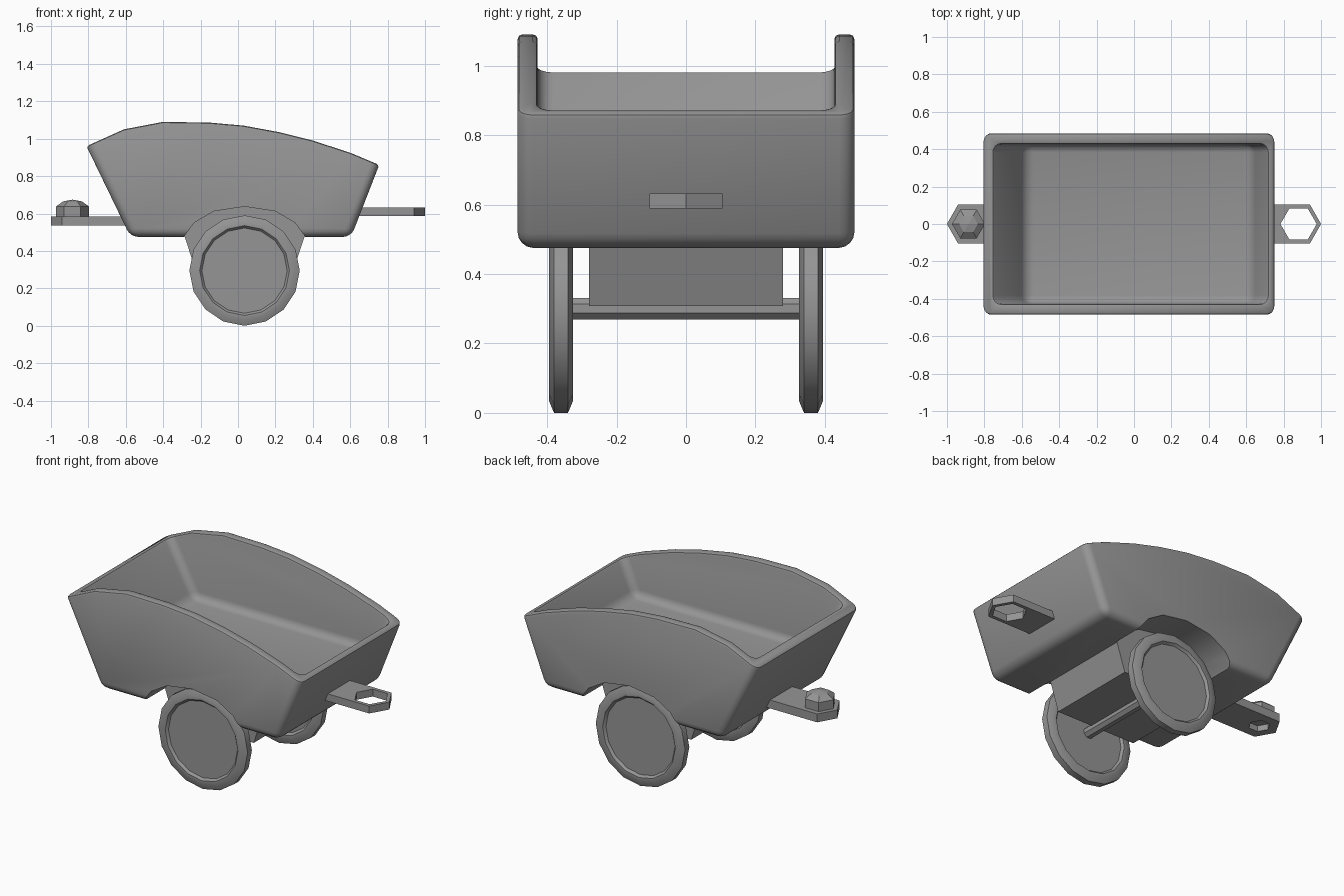
import bpy, bmesh, math

old = bpy.data.objects.get("Cube")
if old:
    bpy.data.objects.remove(old, do_unlink=True)

grey = bpy.data.materials.new("plain_grey")
grey.use_nodes = True
TONE = (0.3, 0.3, 0.3, 1)
grey.diffuse_color = TONE
grey.node_tree.nodes["Principled BSDF"].inputs["Base Color"].default_value = TONE


def finish(name, bm):
    bmesh.ops.recalc_face_normals(bm, faces=bm.faces[:])
    mesh = bpy.data.meshes.new(name)
    bm.to_mesh(mesh)
    bm.free()
    mesh.materials.append(grey)
    ob = bpy.data.objects.new(name, mesh)
    bpy.context.collection.objects.link(ob)
    return ob


def prism(name, points, start, end, axis="Y", radius=0, pick=None):
    """Extrude a 2D outline along y (points are x,z) or z (points are x,y)."""
    bm = bmesh.new()
    place = (lambda a, b, d: (a, d, b)) if axis == "Y" else (lambda a, b, d: (a, b, d))
    low, high = [[bm.verts.new(place(a, b, d)) for a, b in points] for d in (start, end)]
    bm.faces.new(low)
    bm.faces.new(high)
    for i in range(len(points)):
        j = (i + 1) % len(points)
        bm.faces.new((low[i], low[j], high[j], high[i]))
    bmesh.ops.recalc_face_normals(bm, faces=bm.faces[:])
    if radius:
        edges = [e for e in bm.edges if e.calc_face_angle(0) > 0.5 and pick(e)]
        bmesh.ops.bevel(bm, geom=edges, offset=radius, segments=4, profile=0.5,
                        affect="EDGES", clamp_overlap=True)
    return finish(name, bm)


def lathe(name, profile, center, sides, axis="Y", turn=0):
    """Spin (radius, offset) pairs around the y or z axis."""
    bm = bmesh.new()
    rings = []
    for r, d in profile:
        ring = []
        for i in range(sides if r else 1):
            t = 2 * math.pi * i / sides + turn
            u, v = r * math.cos(t), r * math.sin(t)
            p = (u, d, v) if axis == "Y" else (u, v, d)
            ring.append(bm.verts.new([a + b for a, b in zip(center, p)]))
        rings.append(ring)
    for a, b in zip(rings, rings[1:]):
        for i in range(sides):
            j = (i + 1) % sides
            quad = [a[i % len(a)], a[j % len(a)], b[j % len(b)], b[i % len(b)]]
            bm.faces.new(list(dict.fromkeys(quad)))
    return finish(name, bm)


def apply(ob, mod):
    bpy.context.view_layer.objects.active = ob
    bpy.ops.object.modifier_apply(modifier=mod.name)


def cut(ob, cutter):
    mod = ob.modifiers.new("cut", "BOOLEAN")
    mod.operation, mod.solver, mod.object = "DIFFERENCE", "EXACT", cutter
    apply(ob, mod)
    bpy.data.objects.remove(cutter, do_unlink=True)


def soften(ob, width, segments=2):
    mod = ob.modifiers.new("soft_edges", "BEVEL")
    mod.width, mod.segments = width, segments
    mod.limit_method, mod.angle_limit = "ANGLE", math.radians(40)
    apply(ob, mod)


def smooth(ob, angle=35):
    bpy.ops.object.select_all(action="DESELECT")
    ob.select_set(True)
    bpy.context.view_layer.objects.active = ob
    bpy.ops.object.shade_smooth_by_angle(angle=math.radians(angle))


# Tub: arched side outline, rounded along the bottom and end corners
outline = [(-0.81, 0.96), (-0.61, 1.05), (-0.4, 1.09), (-0.15, 1.086), (0.03, 1.07),
           (0.22, 1.035), (0.4, 0.99), (0.6, 0.925), (0.755, 0.86), (0.605, 0.475), (-0.575, 0.475)]


def outer_edge(e):
    a, b = (v.co for v in e.verts)
    return min(a.z, b.z) < 0.5


tub = prism("tub", outline, -0.485, 0.485, radius=0.045, pick=outer_edge)
cavity = prism("cavity", [(-0.923, 1.3), (-0.58, 0.665), (0.63, 0.665), (0.89, 1.3)],
               -0.427, 0.427, radius=0.045, pick=lambda e: min(v.co.z for v in e.verts) < 1)
cut(tub, cavity)
soften(tub, 0.014)

# Wheel arches on both sides
arch = [(-0.32, 0.4), (-0.29, 0.475), (-0.235, 0.55), (-0.13, 0.612), (0.035, 0.637),
        (0.2, 0.612), (0.305, 0.55), (0.36, 0.475), (0.39, 0.4)]
for side in (-1, 1):
    cut(tub, prism("arch", arch, side * 0.28, side * 0.6))
smooth(tub, 40)

# Axle block under the tub
prism("axle_block", [(-0.29, 0.49), (0.36, 0.49), (0.3, 0.308), (-0.23, 0.308)], -0.28, 0.28)

# Axle and wheels
lathe("axle", [(0, -0.34), (0.034, -0.34), (0.034, 0.34), (0, 0.34)], (0.035, 0, 0.3), 8,
      turn=math.pi / 8)
half = [(0, 0.02), (0.228, 0.02), (0.24, 0.034), (0.262, 0.034), (0.295, 0.02)]
tyre = half + [(r, -d) for r, d in reversed(half)]
for name, y in (("right_wheel", -0.36), ("left_wheel", 0.36)):
    smooth(lathe(name, tyre, (0.035, y, 0.295), 16), 30)


# Coupling plates with pointed ends
def plate(name, sign, low, high):
    pts = [(0.55, -0.105), (0.94, -0.105), (1, 0), (0.94, 0.105), (0.55, 0.105)]
    return prism(name, [(sign * x, y) for x, y in pts], low, high, axis="Z")


def hexagon(x, r):
    return [(x + r * math.cos(i * math.pi / 3), r * math.sin(i * math.pi / 3)) for i in range(6)]


ring_plate = plate("ring_plate", 1, 0.588, 0.632)
cut(ring_plate, prism("hole", hexagon(0.88, 0.097), 0.5, 0.7, axis="Z"))
pin_plate = plate("pin_plate", -1, 0.535, 0.585)
cut(pin_plate, prism("socket", hexagon(-0.885, 0.06), 0.5, 0.57, axis="Z"))

# Domed six-sided pin
lathe("coupling_pin", [(0, 0.58), (0.088, 0.58), (0.088, 0.638), (0.05, 0.665), (0, 0.674)],
      (-0.885, 0, 0), 6, axis="Z")
